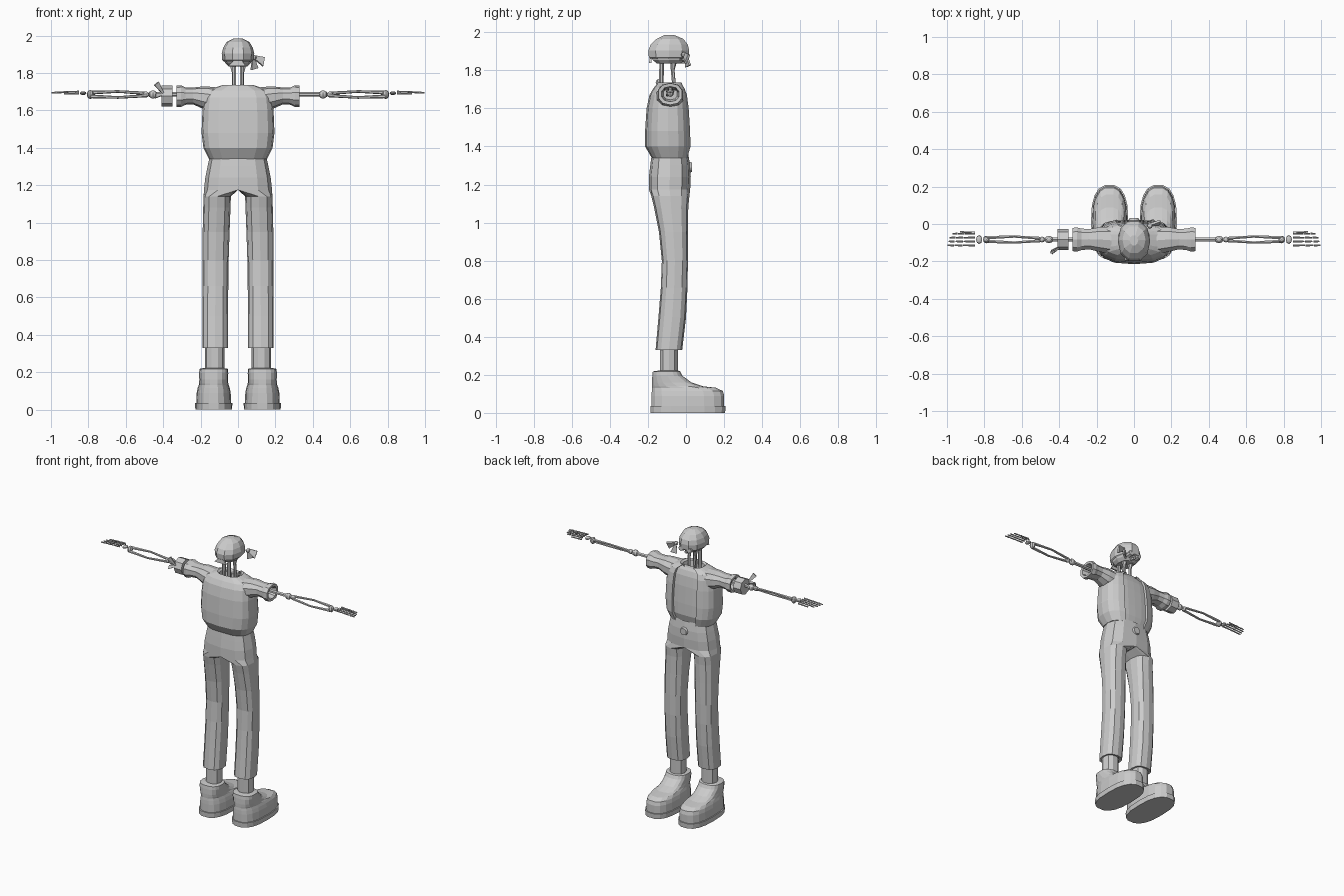
import bpy, bmesh, math
from mathutils import Vector, Matrix

if "Cube" in bpy.data.objects:
    bpy.data.objects.remove(bpy.data.objects["Cube"])


def finish(bm, name, mirror=False):
    bmesh.ops.recalc_face_normals(bm, faces=bm.faces)
    me = bpy.data.meshes.new(name)
    bm.to_mesh(me)
    bm.free()
    ob = bpy.data.objects.new(name, me)
    bpy.context.collection.objects.link(ob)
    if mirror:
        m = ob.modifiers.new("mirror", 'MIRROR')
        m.use_clip = True
    return ob


def loft(name, rings, cap=(True, True), mirror=False, weld=False):
    bm = bmesh.new()
    rows = [[bm.verts.new(p) for p in r] for r in rings]
    for a, b in zip(rows, rows[1:]):
        n = len(a)
        for i in range(n):
            bm.faces.new((a[i], a[(i + 1) % n], b[(i + 1) % n], b[i]))
    if cap[0]:
        bm.faces.new(rows[0])
    if cap[1]:
        bm.faces.new(rows[-1])
    if weld:  # drop the faces lying on the mirror plane
        inner = [f for f in bm.faces if all(abs(v.co.x) < 1e-5 for v in f.verts)]
        bmesh.ops.delete(bm, geom=inner, context='FACES')
    return finish(bm, name, mirror)


def spow(v, p):
    return math.copysign(abs(v) ** (2 / p), v) if abs(v) > 1e-6 else 0.0


def ring(cx, rx, y0, y1, z, n=12, p=2.6):
    pts = []
    for i in range(n):
        a = 2 * math.pi * i / n
        pts.append((cx + rx * spow(math.cos(a), p),
                    (y0 + y1) / 2 + (y1 - y0) / 2 * spow(math.sin(a), p), z))
    return pts


def xring(x, y0, y1, z0, z1, n=10, p=2.3):
    return [(x, py, pz) for pz, py, _ in ring((z0 + z1) / 2, (z1 - z0) / 2, y0, y1, 0, n, p)]


def rod(bm, a, b, r1, r2=None, n=6):
    a, b = Vector(a), Vector(b)
    d = b - a
    mat = Matrix.Translation((a + b) / 2) @ d.to_track_quat('Z', 'Y').to_matrix().to_4x4()
    bmesh.ops.create_cone(bm, cap_ends=True, segments=n, radius1=r1,
                          radius2=r1 if r2 is None else r2, depth=d.length, matrix=mat)


def ball(bm, c, s):
    mat = Matrix.Translation(c) @ Matrix.Diagonal((*s, 1))
    bmesh.ops.create_uvsphere(bm, u_segments=8, v_segments=6, radius=1, matrix=mat)


def blade(bm, root, tip, w, t=0.006):
    # flat cloth tail widening from root to tip
    root, tip, w = Vector(root), Vector(tip), Vector(w)
    th = (tip - root).cross(w).normalized() * t
    lo = [root - w * .3 - th, root + w * .3 - th, root + w * .3 + th, root - w * .3 + th]
    hi = [tip - w - th, tip + w * .8 - th, tip + w * .8 + th, tip - w + th]
    a, b = [[bm.verts.new(p) for p in q] for q in (lo, hi)]
    for i in range(4):
        j = (i + 1) % 4
        bm.faces.new((a[i], a[j], b[j], b[i]))
    bm.faces.new(a)
    bm.faces.new(b)


# shoes: sole with a step up into the boot upper
loft("shoe_sole", [ring(.13, .098, -.188, .208, 0, 18), ring(.13, .1, -.19, .21, .035, 18)], mirror=True)
upper = [(.035, -.183, .203, .093), (.09, -.183, .203, .091), (.115, -.182, .196, .086),
         (.132, -.18, .16, .08), (.14, -.18, .09, .078), (.16, -.18, .03, .077),
         (.195, -.178, -.018, .078), (.218, -.175, -.03, .076), (.222, -.145, -.04, .055)]
loft("shoe_upper", [ring(.13, r, y0, y1, z, 18) for z, y0, y1, r in upper], mirror=True)
loft("sock", [ring(.125, .052, -.14, -.04, z, 10, 2.2) for z in (.215, .36)], mirror=True)

# trousers: one leg flowing into half of the hips, mirrored
legs = [(.335, .122, .05, -.14, -.04), (.33, .122, .069, -.16, -.02), (.5, .122, .069, -.145, 0),
        (.66, .121, .069, -.132, .008), (.8, .12, .07, -.127, .01), (.95, .117, .072, -.142, .01),
        (1.08, .113, .073, -.168, .012), (1.14, .111, .073, -.183, .018)]
hips = [(1.175, .182, -.195, .022), (1.24, .175, -.195, .025), (1.3, .163, -.188, .022), (1.36, .15, -.18, .012)]


def hip(z, w, y0, y1):
    return [(max(x, 0) if abs(x) > 1e-4 else 0, y, z) for x, y, _ in ring(0, w, y0, y1, z, 12)]


loft("trousers", [ring(c, r, y0, y1, z) for z, c, r, y0, y1 in legs] + [hip(*h) for h in hips],
     cap=(False, False), mirror=True, weld=True)
bm = bmesh.new()
rod(bm, (0, .015, 1.29), (0, .032, 1.29), .03, .024, 12)
finish(bm, "belt_buckle")

# jacket with a recessed shirt front showing through the opening
half = [22, 38, 55, 72, 90, 110, 130, 155]
angles = half + [180] + [360 - a for a in reversed(half)]
front = [-21, -10, 0, 10, 21]


def torso(z, y0, y1, rx, gap=.016):
    pts = []
    for a, drop in [(a, 0) for a in angles] + [(a, gap) for a in front]:
        t = math.radians(a)
        pts.append((rx * spow(math.sin(t), 2.8),
                    (y0 + y1) / 2 + (y1 - y0) / 2 * spow(math.cos(t), 2.8) - drop, z))
    return pts


loft("jacket", [torso(*t) for t in [
    (1.34, -.18, .012, .155), (1.4, -.215, .03, .185), (1.48, -.215, .028, .195),
    (1.6, -.207, .02, .19), (1.67, -.192, .01, .182), (1.705, -.172, -.003, .165),
    (1.722, -.158, -.015, .12), (1.735, -.148, -.02, .085), (1.725, -.138, -.028, .072),
    (1.67, -.13, -.035, .06)]])
loft("sleeve", [xring(*s) for s in [
    (.12, -.165, -.01, 1.59, 1.725), (.19, -.15, -.015, 1.61, 1.728), (.24, -.138, -.025, 1.632, 1.722),
    (.28, -.142, -.022, 1.63, 1.722), (.305, -.15, -.016, 1.618, 1.734), (.33, -.148, -.018, 1.618, 1.732),
    (.328, -.13, -.035, 1.635, 1.715), (.28, -.12, -.045, 1.645, 1.705)]], cap=(False, True), mirror=True)

# arm bones
Y, Z = -.083, 1.685
bm = bmesh.new()
rod(bm, (.27, Y, Z), (.44, Y, Z), .012)
ball(bm, (.455, Y, Z), (.024, .02, .022))
ball(bm, (.492, Y, Z), (.018, .016, .016))
for s in (1, -1):
    mid = (.64, Y + s * .016, Z + s * .016)
    rod(bm, (.49, Y + s * .006, Z + s * .006), mid, .009, .007)
    rod(bm, mid, (.785, Y + s * .01, Z + s * .01), .007, .01)
ball(bm, (.79, Y, Z), (.018, .02, .024))
finish(bm, "arm_bones", True)

# hand bones: wrist, four fingers in segments and a thumb
bm = bmesh.new()
ball(bm, (.828, Y, 1.692), (.017, .024, .01))
for i in range(4):
    y = Y + (i - 1.5) * .021
    end = (1.0, .995, .99, .975)[i]
    xs = [.85, .85 + (end - .85) * .45, .85 + (end - .85) * .75, end]
    for k in range(3):
        rod(bm, (xs[k], y, 1.7 - k * .002), (xs[k + 1] - .004, y, 1.698 - k * .002), .0055, .004, 5)
rod(bm, (.85, -.045, 1.69), (.93, -.042, 1.688), .005, .004, 5)
finish(bm, "hand_bones", True)

# arm band with a knotted tail on one side
bm = bmesh.new()
rod(bm, (-.408, Y, 1.676), (-.35, Y, 1.676), .056, .056, 8)
blade(bm, (-.4, -.125, 1.69), (-.435, -.15, 1.745), (.012, .004, .01))
blade(bm, (-.4, -.125, 1.685), (-.44, -.15, 1.68), (.0, .008, .014))
finish(bm, "arm_band")

# neck bones and collar bones
bm = bmesh.new()
for s in (1, -1):
    rod(bm, (s * .02, -.13, 1.67), (s * .02, -.128, 1.86), .012)
    rod(bm, (s * .02, -.058, 1.67), (s * .023, -.07, 1.8), .01)
    rod(bm, (s * .023, -.07, 1.8), (s * .03, -.065, 1.86), .01, .02)
    rod(bm, (0, -.04, 1.7), (s * .075, -.05, 1.722), .008)
finish(bm, "neck_bones")

# skull, with eye sockets on the face side
loft("skull", [ring(0, r, y0, y1, z, 10, 2.2) for z, y0, y1, r in
               [(1.835, -.155, -.03, .05), (1.855, -.18, .0, .07), (1.89, -.19, .012, .078)]],
     cap=(True, False))
bm = bmesh.new()
for s in (1, -1):
    rod(bm, (s * .03, -.02, 1.866), (s * .032, .014, 1.868), .022, .018, 8)
rod(bm, (0, -.03, 1.848), (0, .004, 1.845), .014, .01, 5)
finish(bm, "eye_sockets")

# bandana dome, band and knot tails
loft("bandana", [ring(0, r, y0, y1, z, 10, 2.2) for z, y0, y1, r in
                 [(1.862, -.192, .008, .078), (1.868, -.2, .02, .084), (1.905, -.203, .022, .087),
                  (1.935, -.19, .014, .079), (1.965, -.158, -.01, .062), (1.985, -.115, -.06, .022)]],
     cap=(False, True))
bm = bmesh.new()
ball(bm, (.085, -.01, 1.882), (.014, .016, .014))
blade(bm, (.085, -.005, 1.885), (.138, .008, 1.862), (.004, .012, .026))
blade(bm, (.082, .0, 1.875), (.09, .012, 1.822), (.02, .012, .006))
blade(bm, (0, -.185, 1.875), (0, -.188, 1.838), (.05, 0, 0))
finish(bm, "bandana_knot")
